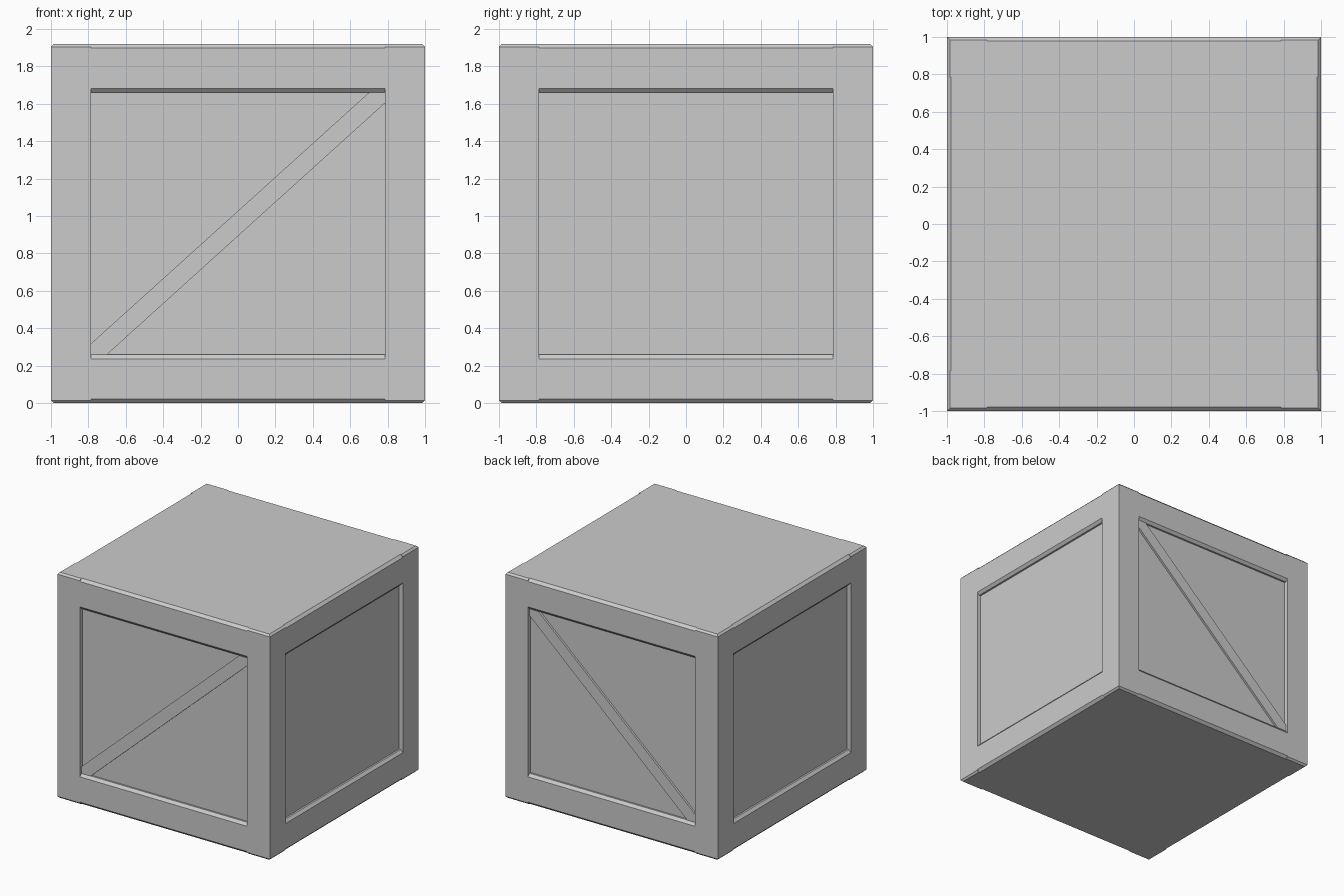
import bpy, bmesh
from mathutils import Matrix, Vector
from math import pi

if "Cube" in bpy.data.objects:
    bpy.data.objects.remove(bpy.data.objects["Cube"])

H = 1.92        # crate height
P = 0.965       # distance of the recessed panels from the centre
W = 0.787       # half width of each opening
LOW, OPEN = 0.237, 0.26   # opening edge at the surface / at the panel


def loft(name, ring_lists):
    """Closed prism through a list of matching point rings."""
    bm = bmesh.new()
    rings = [[bm.verts.new(p) for p in ring] for ring in ring_lists]
    n = len(rings[0])
    for a, b in zip(rings, rings[1:]):
        for i in range(n):
            j = (i + 1) % n
            bm.faces.new((a[i], a[j], b[j], b[i]))
    bm.faces.new(rings[0][::-1])
    bm.faces.new(rings[-1])
    bmesh.ops.recalc_face_normals(bm, faces=bm.faces)
    mesh = bpy.data.meshes.new(name)
    bm.to_mesh(mesh)
    bm.free()
    obj = bpy.data.objects.new(name, mesh)
    bpy.context.collection.objects.link(obj)
    return obj


def turn(rings, quarter):
    m = Matrix.Rotation(quarter * pi / 2, 3, 'Z')
    return [[m @ Vector(p) for p in ring] for ring in rings]


# solid body forming the recessed panels, lid and base
square = [(-P, -P), (P, -P), (P, P), (-P, P)]
loft("panel_body", [[(x, y, z) for x, y in square] for z in (0, H)])


# L-shaped corner post outline, o = outer face distance
def post_outline(o, z):
    return [(x, y, z) for x, y in
            ((W, -o), (o, -o), (o, -W), (P, -W), (P, -P), (W, -P))]


c = 0.015
post = [post_outline(1 - c, 0), post_outline(1, c),
        post_outline(1, H - c), post_outline(1 - c, H)]

# rail cross-section (y, z), chamfered on the outer and inner edges
r = 0.022
section = [(-P, 0), (-1 + r, 0), (-1, r), (-1, LOW), (-0.98, OPEN), (-P, OPEN)]
bottom = [[(x, y, z) for y, z in section] for x in (-W, W)]
top = [[(x, y, H - z) for y, z in section] for x in (-W, W)]

for q, side in enumerate(("front", "right", "back", "left")):
    loft(f"corner_post_{side}", turn(post, q))
    loft(f"bottom_rail_{side}", turn(bottom, q))
    loft(f"top_rail_{side}", turn(top, q))

# diagonal braces on front and back, rising towards +x on both
brace = [(-W, OPEN), (-0.70, OPEN), (W, 1.605),
         (W, H - OPEN), (0.70, H - OPEN), (-W, 0.317)]
for s, side in ((-1, "front"), (1, "back")):
    loft(f"diagonal_brace_{side}",
         [[(x, s * y, z) for x, z in brace] for y in (P, 0.983)])
